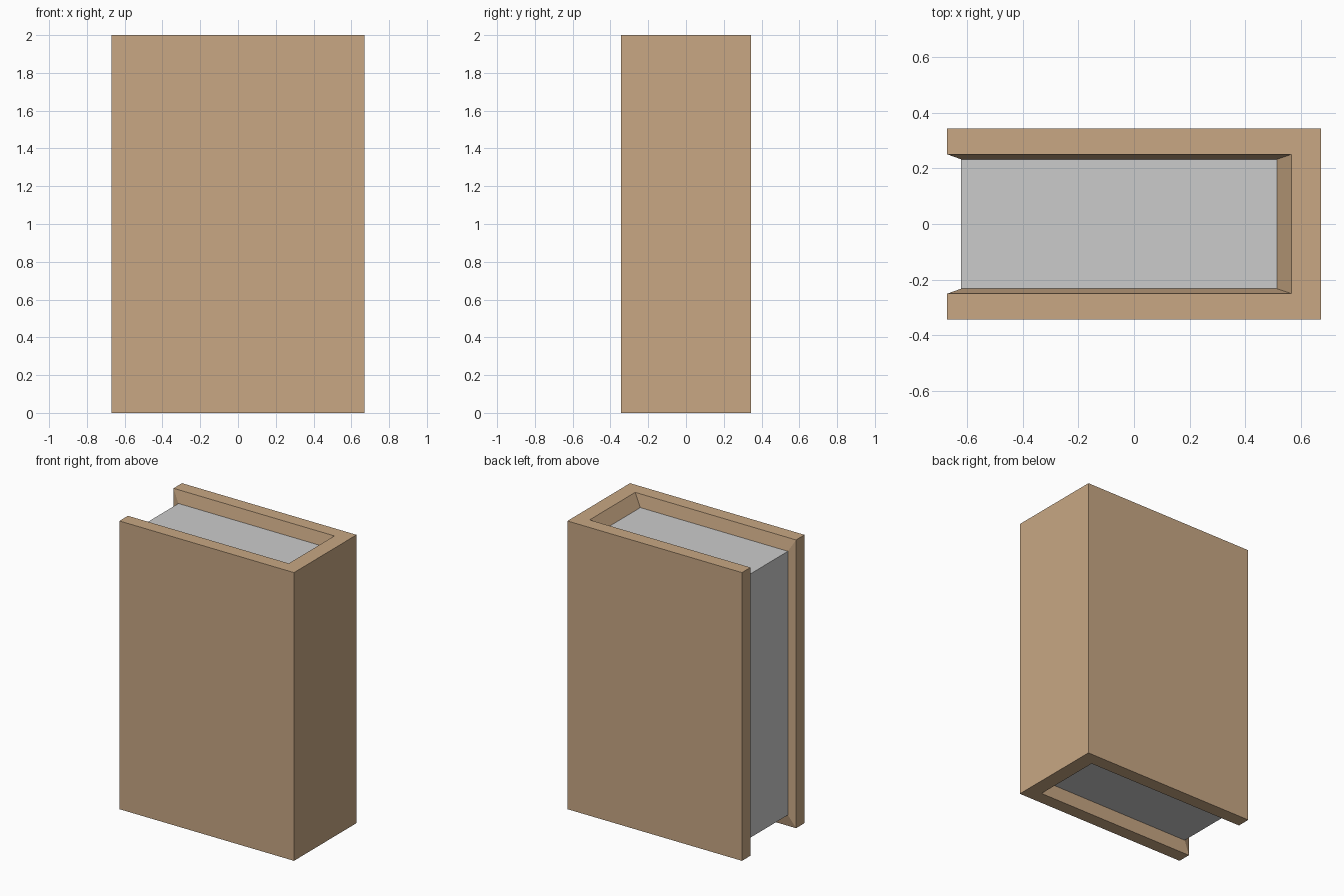
import bpy
import bmesh

if "Cube" in bpy.data.objects:
    bpy.data.objects.remove(bpy.data.objects["Cube"])

X, Y, H = 0.67, 0.343, 2.0            # outer half length, half thickness, height
RIM_X, RIM_Y = 0.565, 0.25            # inner edge of the cover boards and spine
PAGE_L, PAGE_R, PAGE_Y = -0.62, 0.513, 0.232
GAP = 0.085                           # pages are set in at top and bottom


def c_path(x_left, x_right, z_low, z_high):
    """C-shaped path in xz running round the top, fore edge and bottom."""
    return [(x_right, z_high), (x_left, z_high), (x_left, z_low), (x_right, z_low)]


outer = (c_path(-X, X, 0, H), Y)
rim = (c_path(-X, RIM_X, 0, H), RIM_Y)
pages = (c_path(PAGE_L, PAGE_R, GAP, H - GAP), PAGE_Y)


def rows(ring):
    """The path on the front side and on the back side."""
    path, y = ring
    return [[(x, s * y, z) for x, z in path] for s in (-1, 1)]


def strip(a, b):
    return [(a[i], a[i + 1], b[i + 1], b[i]) for i in range(3)]


def make_object(name, faces, colour=None):
    bm = bmesh.new()
    for f in faces:
        bm.faces.new([bm.verts.new(p) for p in f])
    bmesh.ops.remove_doubles(bm, verts=bm.verts, dist=1e-5)
    bmesh.ops.recalc_face_normals(bm, faces=bm.faces)
    # Make sure the shell faces away from the middle of the book
    probe = max(bm.faces, key=lambda f: abs(f.calc_center_median().z - H / 2))
    out = probe.calc_center_median().z - H / 2
    if probe.normal.z * out < 0:
        bmesh.ops.reverse_faces(bm, faces=bm.faces)
    mesh = bpy.data.meshes.new(name)
    bm.to_mesh(mesh)
    bm.free()
    obj = bpy.data.objects.new(name, mesh)
    bpy.context.collection.objects.link(obj)
    if colour:
        mat = bpy.data.materials.new(name + "_colour")
        mat.diffuse_color = colour
        mat.use_nodes = True
        mat.node_tree.nodes["Principled BSDF"].inputs["Base Color"].default_value = mat.diffuse_color
        mesh.materials.append(mat)
    return obj


# Cover: two boards, spine, rims and the bevelled walls leading to the pages
cover = []
for a, b in ((outer, rim), (rim, pages)):
    (a0, a1), (b0, b1) = rows(a), rows(b)
    cover += strip(a0, b0) + strip(a1, b1)
    cover += [(a0[i], a1[i], b1[i], b0[i]) for i in (0, 3)]
front, back = rows(outer)
cover += [front, back, (front[0], front[3], back[3], back[0])]
make_object("book_cover", cover, (0.58, 0.39, 0.23, 1))

# Page block: top, fore edge and bottom of the pages
make_object("page_block", strip(*rows(pages)))
